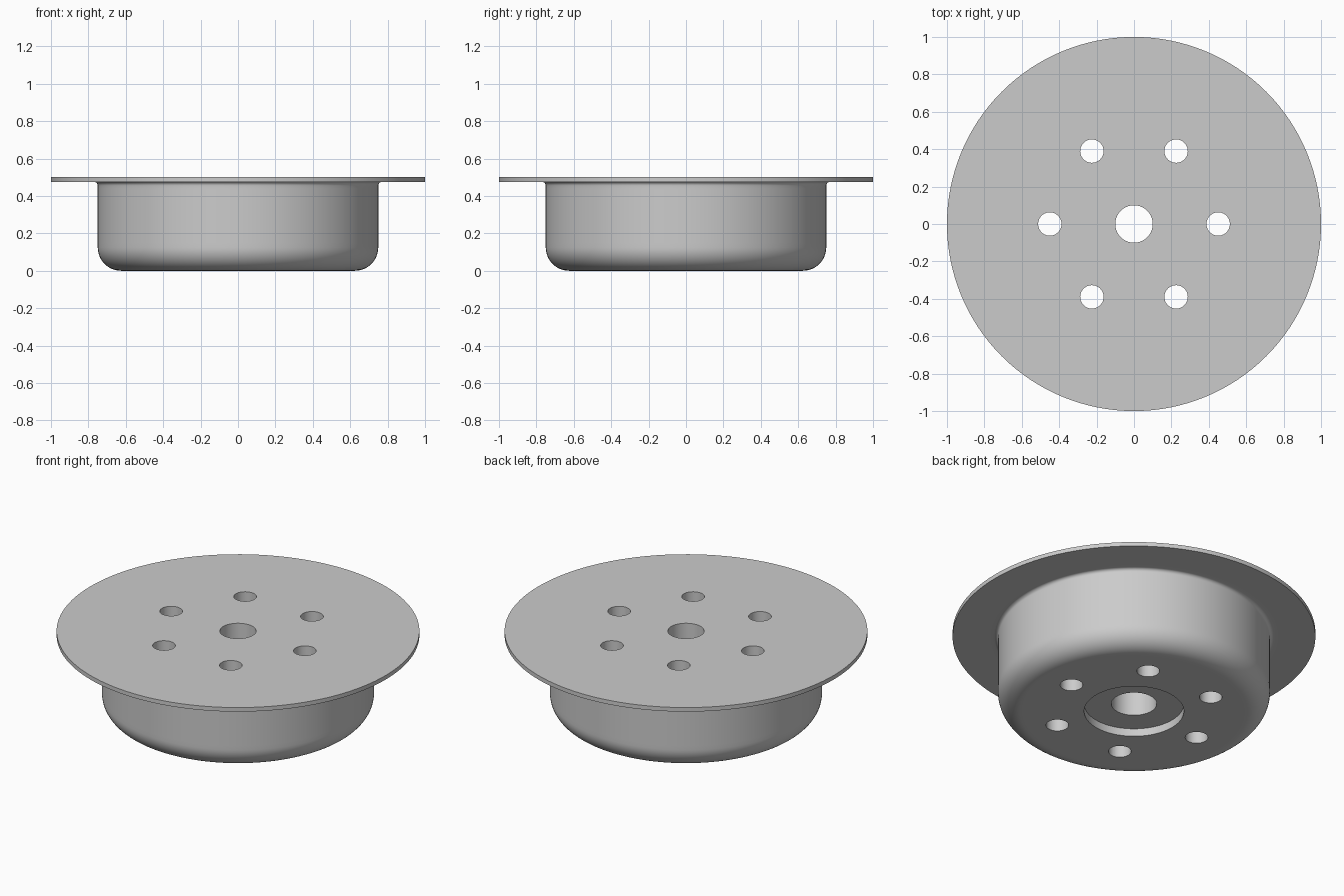
import bpy
import bmesh
import math
from mathutils import Matrix, Vector

cube = bpy.data.objects.get("Cube")
if cube:
    bpy.data.objects.remove(cube, do_unlink=True)

SEGMENTS = 128
HOLE_COUNT, HOLE_RING, HOLE_RADIUS = 6, 0.45, 0.0625

# Single plain grey
grey = bpy.data.materials.new("plain grey")
grey.use_nodes = True
grey.diffuse_color = (0.6, 0.6, 0.6, 1)
grey.node_tree.nodes["Principled BSDF"].inputs["Base Color"].default_value = (0.6, 0.6, 0.6, 1)


def arc(cx, cz, radius, start, end, steps):
    """Profile points along an arc, angles in degrees."""
    angles = [math.radians(start + (end - start) * i / steps) for i in range(steps + 1)]
    return [(cx + radius * math.cos(a), cz + radius * math.sin(a)) for a in angles]


def lathe(name, profile):
    """Revolve a closed (radius, z) profile around the z axis."""
    bm = bmesh.new()
    rings = []
    for s in range(SEGMENTS):
        rot = Matrix.Rotation(math.tau * s / SEGMENTS, 3, 'Z')
        rings.append([bm.verts.new(rot @ Vector((r, 0, z))) for r, z in profile])
    n = len(profile)
    for s in range(SEGMENTS):
        a, b = rings[s], rings[(s + 1) % SEGMENTS]
        for i in range(n):
            j = (i + 1) % n
            bm.faces.new((a[i], b[i], b[j], a[j]))
    bmesh.ops.recalc_face_normals(bm, faces=bm.faces)
    mesh = bpy.data.meshes.new(name)
    bm.to_mesh(mesh)
    bm.free()
    mesh.materials.append(grey)
    obj = bpy.data.objects.new(name, mesh)
    bpy.context.collection.objects.link(obj)
    return obj


# Flanged hub: stepped bore, recessed underside, rounded base, filleted flange
profile = [(0.125, 0.30), (0.125, 0.047), (0.275, 0.047), (0.275, 0.0), (0.60, 0.0)]
profile += arc(0.625, 0.125, 0.125, -90, 0, 14)
profile += [(0.75, 0.15), (0.75, 0.44)]
profile += arc(0.77, 0.455, 0.02, 180, 90, 6)
profile += [(0.80, 0.475), (1.0, 0.475), (1.0, 0.5), (0.10, 0.5), (0.10, 0.30)]
hub = lathe("flanged_hub", profile)

# Ring of through holes, cut with one joined helper mesh
bm = bmesh.new()
for k in range(HOLE_COUNT):
    angle = math.tau * k / HOLE_COUNT
    place = Matrix.Translation((HOLE_RING * math.cos(angle), HOLE_RING * math.sin(angle), 0.25))
    bmesh.ops.create_cone(bm, cap_ends=True, segments=48, radius1=HOLE_RADIUS,
                          radius2=HOLE_RADIUS, depth=1.0, matrix=place)
cutter_mesh = bpy.data.meshes.new("hole_cutter")
bm.to_mesh(cutter_mesh)
bm.free()
cutter_mesh.materials.append(grey)
cutter = bpy.data.objects.new("hole_cutter", cutter_mesh)
cutter.hide_render = True
bpy.context.collection.objects.link(cutter)

cut = hub.modifiers.new("bolt_holes", 'BOOLEAN')
cut.operation = 'DIFFERENCE'
cut.solver = 'EXACT'
cut.object = cutter

bpy.ops.object.select_all(action='DESELECT')
bpy.context.view_layer.objects.active = hub
hub.select_set(True)
bpy.ops.object.modifier_apply(modifier=cut.name)
bpy.data.objects.remove(cutter, do_unlink=True)

# Smooth curved walls, crisp rims
bpy.ops.object.shade_smooth_by_angle(angle=math.radians(30))
